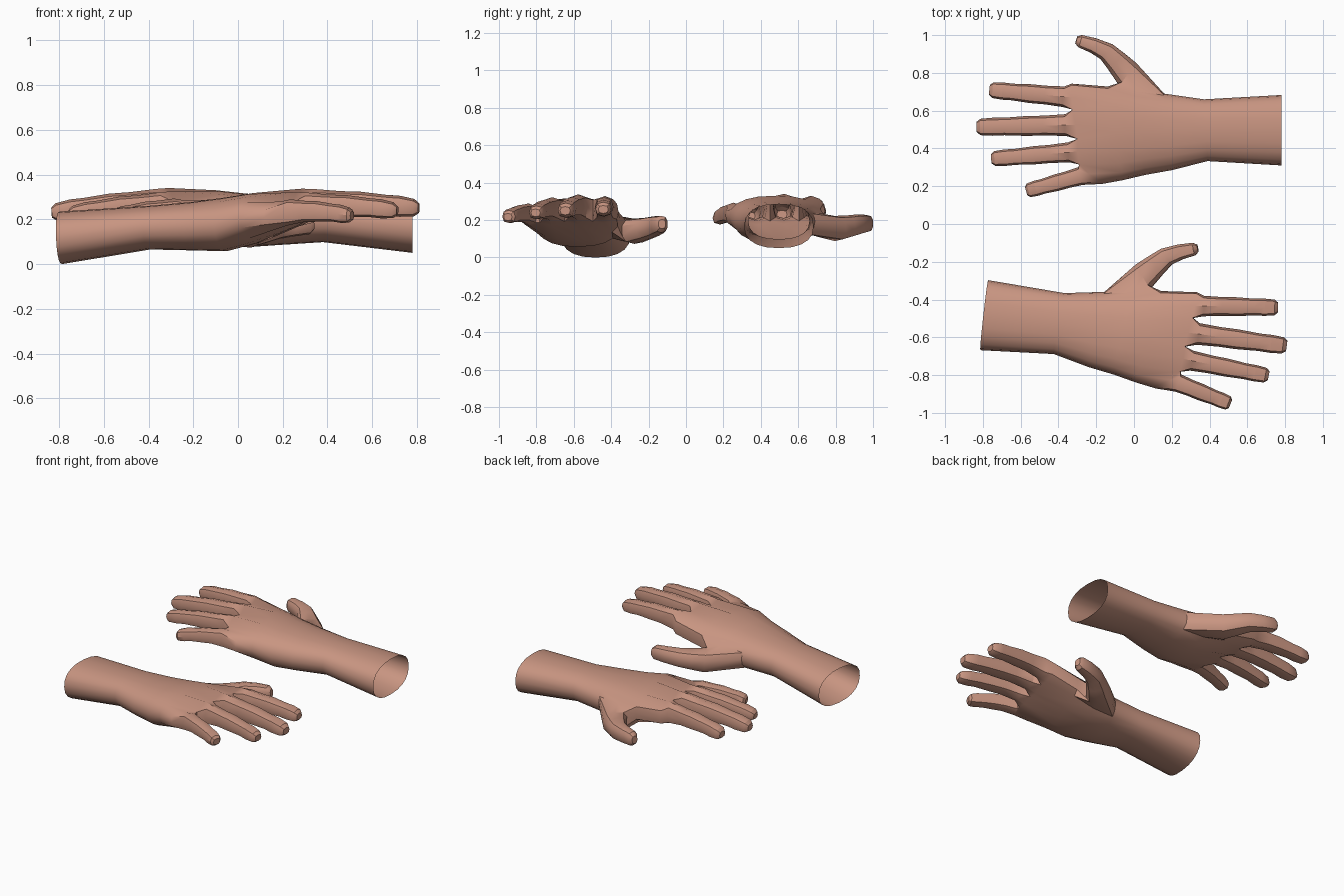
import bpy, bmesh, math
from mathutils import Matrix, Vector

if "Cube" in bpy.data.objects:
    bpy.data.objects.remove(bpy.data.objects["Cube"])

skin = bpy.data.materials.new("skin")
skin.diffuse_color = (0.58, 0.30, 0.22, 1)
skin.use_nodes = True
skin.node_tree.nodes["Principled BSDF"].inputs["Base Color"].default_value = skin.diffuse_color

# Forearm-to-palm sections: x at little-finger side, x at thumb side, y0, y1, z bottom, z top
SECTIONS = [
    (-.78, -.78, .31, .683, .05, .285),
    (-.39, -.37, .333, .66, .098, .293),
    (-.20, -.16, .285, .69, .085, .302),
    (-.06, -.01, .26, .712, .075, .315),
    (.06, .14, .232, .728, .105, .33),
]
# Knuckle row: x, y, top z, bottom z for nine columns (odd columns are knuckles, even ones webs)
KNUCKLES = [
    (.17, .222, .25, .185), (.24, .265, .285, .17), (.29, .315, .28, .19),
    (.30, .385, .325, .175), (.30, .45, .305, .195), (.31, .525, .34, .18),
    (.325, .605, .31, .195), (.33, .67, .33, .185), (.33, .735, .29, .205),
]
# Fingers: base centre, tip centre, base width, tip width
FINGERS = [
    ((.25, .263, .235), (.57, .175, .208), .105, .078),
    ((.30, .383, .258), (.755, .345, .222), .115, .082),
    ((.31, .525, .268), (.833, .513, .23), .125, .09),
    ((.33, .670, .262), (.765, .71, .24), .118, .086),
]
# Along a finger: position, width factor, height factor
JOINTS = [(.10, .95, 1.12), (.32, .92, .98), (.50, .98, 1.0), (.72, .93, .92),
          (.84, 1.0, .98), (.96, .95, .85), (1.0, .62, .5)]


def power(v, p):
    return math.copysign(abs(v) ** p, v)


def loft(bm, loop, stations):
    """Grow a digit out of a hole in the hand; stations are (centre, direction, width, height)."""
    n = len(loop)
    for k, (c, d, w, h) in enumerate(stations):
        side = Vector((0, 0, 1)).cross(d).normalized()
        up = d.cross(side).normalized()
        ring = []
        for i in range(n):
            a = math.pi / 2 + math.tau / n * (1 - i)
            p = c + side * power(math.cos(a), .75) * w / 2 + up * power(math.sin(a), .75) * h / 2
            ring.append(bm.verts.new(p))
        quads = [bm.faces.new((loop[i], loop[(i + 1) % n], ring[(i + 1) % n], ring[i]))
                 for i in range(n)]
        if k == len(stations) - 2:
            nail = quads[:2]
        loop = ring
    bm.faces.new(loop)
    # Fingernail set into the last segment
    bmesh.ops.inset_region(bm, faces=nail, thickness=.007, depth=-.003)


def make_hand(name, matrix):
    bm = bmesh.new()
    rings = []
    # Each ring: 9 top points, thumb-side point, 9 bottom points, little-finger-side point
    for x0, x1, y0, y1, z0, z1 in SECTIONS:
        ring = []
        for k in range(20):
            a = math.radians(162 - 18 * k)
            c, s = power(math.cos(a), .85), power(math.sin(a), .85)
            t = (c + 1) / 2
            ring.append(bm.verts.new((x0 + (x1 - x0) * t, y0 + (y1 - y0) * t,
                                      (z0 + z1) / 2 + s * (z1 - z0) / 2)))
        rings.append(ring)
    top = [bm.verts.new((x, y, zt)) for x, y, zt, zb in KNUCKLES]
    bottom = [bm.verts.new((x, y, zb)) for x, y, zt, zb in KNUCKLES]
    mid = {j: bm.verts.new((KNUCKLES[j][0], KNUCKLES[j][1] + {0: -.01, 8: .008}.get(j, 0),
                            (KNUCKLES[j][2] + KNUCKLES[j][3]) / 2)) for j in (0, 2, 4, 6, 8)}
    rings.append(top + [mid[8]] + bottom[::-1] + [mid[0]])

    # Skin of forearm and palm, leaving the thumb hole open
    for r in range(len(rings) - 1):
        a, b = rings[r], rings[r + 1]
        for k in range(20):
            if r in (2, 3) and k in (8, 9, 10):
                continue
            bm.faces.new((a[k], a[(k + 1) % 20], b[(k + 1) % 20], b[k]))

    # Four fingers grow from the knuckle row
    for f, (p, q, w0, w1) in enumerate(FINGERS):
        j = f * 2
        loop = [top[j], top[j + 1], top[j + 2], mid[j + 2],
                bottom[j + 2], bottom[j + 1], bottom[j], mid[j]]
        p, q = Vector(p), Vector(q)
        d = (q - p).normalized()
        stations = []
        for t, ws, hs in JOINTS:
            w = w0 + (w1 - w0) * t
            c = p.lerp(q, t) + Vector((0, 0, .012 * math.sin(math.pi * t)))
            stations.append((c, d, w * ws, w * hs))
        loft(bm, loop, stations)

    # Thumb grows from the side of the palm
    a, b, c = rings[2:5]
    loop = [c[8], b[8], a[8], a[9], a[10], a[11], b[11], c[11], c[10], c[9]]
    thumb = [((.035, .795, .155), (.8, .6), .155, .135), ((.095, .862, .165), (.7, .7), .125, .12),
             ((.145, .912, .175), (.75, .65), .105, .11), ((.215, .945, .18), (.92, .4), .085, .10),
             ((.285, .968, .182), (.95, .3), .07, .09), ((.305, .975, .182), (.95, .3), .04, .05)]
    loft(bm, loop, [(Vector(p), Vector((*d, .05)).normalized(), w, h) for p, d, w, h in thumb])

    bm.transform(matrix)
    bmesh.ops.recalc_face_normals(bm, faces=bm.faces)
    mesh = bpy.data.meshes.new(name)
    bm.to_mesh(mesh)
    bm.free()
    mesh.materials.append(skin)
    obj = bpy.data.objects.new(name, mesh)
    bpy.context.collection.objects.link(obj)
    bpy.ops.object.select_all(action='DESELECT')
    obj.select_set(True)
    bpy.context.view_layer.objects.active = obj
    bpy.ops.object.shade_smooth_by_angle(angle=math.radians(35))


# One hand points to -x; its mirror twin points to +x, turned and tipped slightly
make_hand("right_hand", Matrix.Diagonal((-1, 1, 1, 1)))
make_hand("left_hand", Matrix.Translation((.0175, -.565, -.015))
          @ Matrix.Rotation(math.radians(-6.4), 4, 'Z')
          @ Matrix.Rotation(math.radians(-2.5), 4, 'Y')
          @ Matrix.Translation((-.0275, -.505, 0)))
